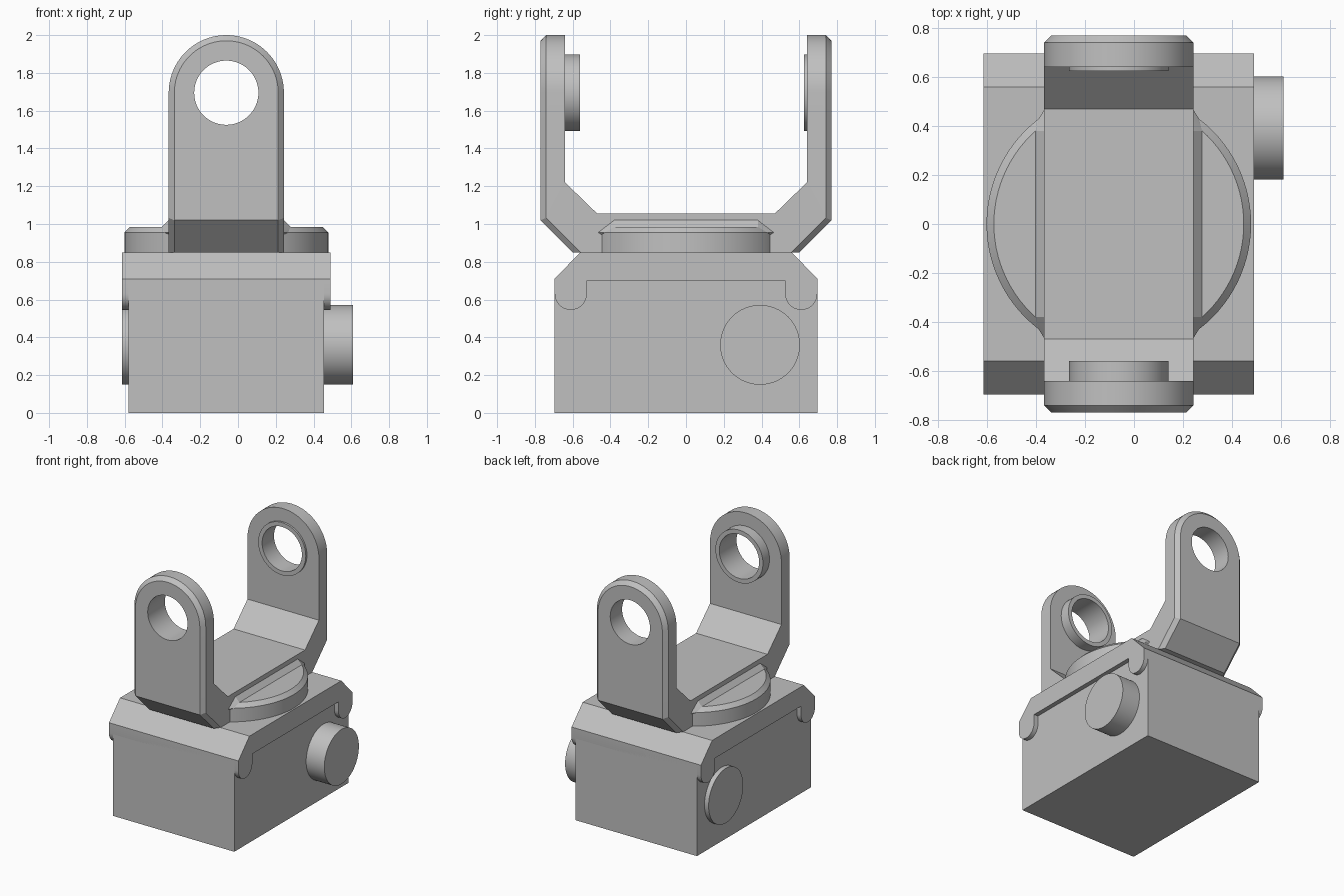
import bpy, bmesh
from math import sin, cos, pi, radians

cube = bpy.data.objects.get("Cube")
if cube:
    bpy.data.objects.remove(cube)

grey = bpy.data.materials.new("plain grey")
grey.use_nodes = True
colour = (0.53, 0.53, 0.53, 1)
grey.diffuse_color = colour
grey.node_tree.nodes["Principled BSDF"].inputs["Base Color"].default_value = colour

CX = -0.062       # turning axis of the disc and bracket
EYE_Z = 1.695     # height of the pivot holes


def finish(name, bm):
    bmesh.ops.recalc_face_normals(bm, faces=bm.faces)
    mesh = bpy.data.meshes.new(name)
    bm.to_mesh(mesh)
    bm.free()
    mesh.materials.append(grey)
    obj = bpy.data.objects.new(name, mesh)
    bpy.context.collection.objects.link(obj)
    return obj


def strip(bm, a, b, closed=True):
    for i in range(len(a) if closed else len(a) - 1):
        j = (i + 1) % len(a)
        bm.faces.new((a[i], a[j], b[j], b[i]))


def loft(name, rings):
    """Skin a stack of equal rings and cap both ends."""
    bm = bmesh.new()
    loops = [[bm.verts.new(p) for p in ring] for ring in rings]
    for a, b in zip(loops, loops[1:]):
        strip(bm, a, b)
    bm.faces.new(loops[0])
    bm.faces.new(loops[-1])
    return finish(name, bm)


def circle(r, n=64):
    return [(r * cos(2 * pi * i / n), r * sin(2 * pi * i / n)) for i in range(n)]


def rod_y(name, r, y0, y1):
    return loft(name, [[(CX + u, y, EYE_Z + v) for u, v in circle(r)] for y in (y0, y1)])


def cut(obj, cutter):
    mod = obj.modifiers.new("bore", 'BOOLEAN')
    mod.operation = 'DIFFERENCE'
    mod.solver = 'EXACT'
    mod.object = cutter
    bpy.context.view_layer.objects.active = obj
    bpy.ops.object.modifier_apply(modifier=mod.name)


parts = []

# Housing box
W = 0.695
parts.append(loft("housing", [[(x, y, z) for x, y in
             ((-0.58, -W), (0.455, -W), (0.455, W), (-0.58, W))] for z in (0, 0.7)]))

# Lid with sloped edges and rounded hooks at its corners
R = 0.085
half = [(0.56, 0.85), (W, 0.71)]
half += [(W - R + R * cos(t * pi / 16), 0.63 - R * sin(t * pi / 16)) for t in range(17)]
half += [(W - 2 * R, 0.7)]
profile = half + [(-y, z) for y, z in reversed(half)]
parts.append(loft("lid", [[(x, y, z) for y, z in profile] for x in (-0.615, 0.49)]))

# Axle through the housing
parts.append(loft("axle", [[(x, 0.392 + u, 0.36 + v) for u, v in circle(0.211)]
                           for x in (-0.615, 0.61)]))

# Turntable disc with bevelled rim
parts.append(loft("turntable", [[(CX + u, v, z) for u, v in circle(r, 96)]
                  for r, z in ((0.54, 0.85), (0.54, 0.955), (0.51, 0.985))]))

# Sloped fillets between the turntable and the bracket
for side, label in ((1, "left"), (-1, "right")):
    bm = bmesh.new()
    for s in (-1, 1):
        for x, y, z in ((0.29, 0.38, 0.94), (0.305, 0.38, 1.02), (0.34, 0.38, 0.985),
                        (0.305, 0.465, 0.955), (0.33, 0.425, 0.955), (0.29, 0.465, 0.94)):
            bm.verts.new((CX + side * x, s * y, z))
    bmesh.ops.convex_hull(bm, input=bm.verts)
    bmesh.ops.dissolve_limit(bm, angle_limit=0.01, verts=bm.verts, edges=bm.edges)
    parts.append(finish(label + "_fillet", bm))

# Bracket: layers from outside in are (y, half width, bend height, foot y, foot z)
LAYERS = ((0.77, 0.275, 1.02, 0.60, 0.85),
          (0.74, 0.305, 1.032, 0.558, 0.85),
          (0.64, 0.305, 1.22, 0.47, 1.055))
bm = bmesh.new()
feet = {}
for s in (-1, 1):
    rings, foot = [], []
    for y, r, bend, fy, fz in LAYERS:
        arc = [(CX - r * cos(pi * i / 40), s * y, EYE_Z + r * sin(pi * i / 40))
               for i in range(41)]
        pts = [(CX - r, s * y, bend)] + arc + [(CX + r, s * y, bend)]
        rings.append([bm.verts.new(p) for p in pts])
        foot.append([bm.verts.new((CX + k * r, s * fy, fz)) for k in (-1, 1)])
    for a, b in zip(rings, rings[1:]):
        strip(bm, a, b, closed=False)
    bm.faces.new(rings[0])
    bm.faces.new(rings[2])
    # Slanted part joining the arm to the floor
    for k in (0, 2):
        bm.faces.new((rings[k][0], rings[k][-1], foot[k][1], foot[k][0]))
    for k in (0, 1):
        for e in (0, -1):
            bm.faces.new((rings[k][e], rings[k + 1][e], foot[k + 1][e], foot[k][e]))
    feet[s] = foot
f, b = feet[-1], feet[1]
bm.faces.new((f[2][0], f[2][1], b[2][1], b[2][0]))
bm.faces.new((f[0][0], f[0][1], f[1][1], b[1][1], b[0][1], b[0][0], b[1][0], f[1][0]))
for e in (0, 1):
    bm.faces.new((f[1][e], f[2][e], b[2][e], b[1][e]))
bracket = finish("bracket", bm)

# Raised collars on the inner faces of the arms
front_collar = rod_y("front_collar", 0.203, -0.65, -0.56)
back_collar = rod_y("back_collar", 0.203, 0.625, 0.65)

# Bore the pivot holes
cutter = rod_y("bore_cutter", 0.17, -1, 1)
cutter.hide_render = True
for obj in (bracket, front_collar, back_collar):
    cut(obj, cutter)
    parts.append(obj)
bpy.data.objects.remove(cutter)

# Smooth the round surfaces, keep the edges sharp
bpy.ops.object.select_all(action='DESELECT')
for obj in parts:
    obj.select_set(True)
bpy.context.view_layer.objects.active = bracket
bpy.ops.object.shade_smooth_by_angle(angle=radians(25))
